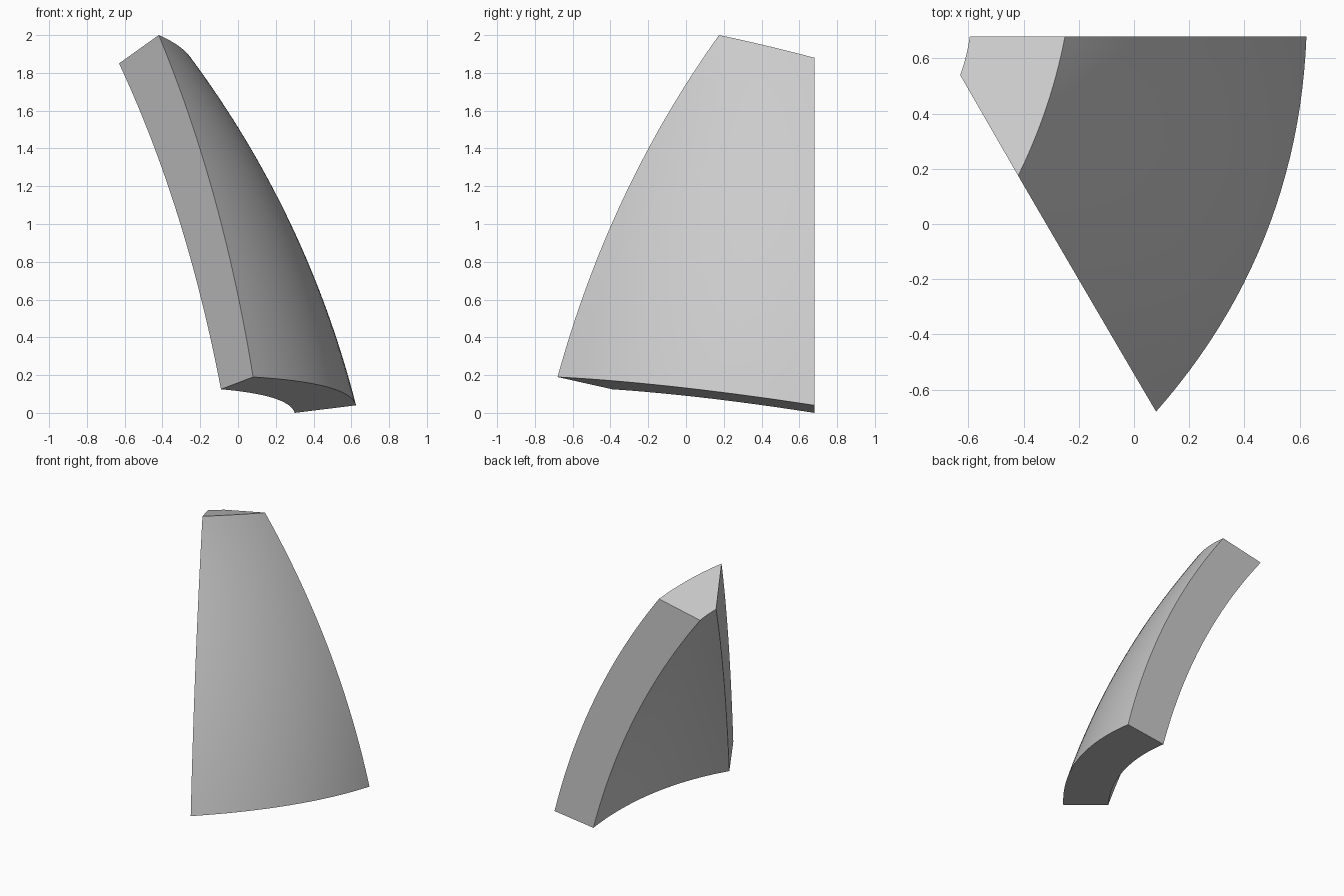
import bpy
import bmesh
import math
from mathutils import Vector

if "Cube" in bpy.data.objects:
    bpy.data.objects.remove(bpy.data.objects["Cube"], do_unlink=True)

ROWS, COLS = 32, 24

# The two flat vertical sides: one square to y, one turned by sixty degrees
BACK_DIR = Vector((1, 0, 0))
SLANT_DIR = Vector((0.5, -0.866, 0))


def edge_curve(bottom, top, side_dir, sagitta):
    """Arched edge lying in a vertical side plane, as a function of height 0..1."""
    low, high = Vector(bottom), Vector(top)
    chord = high - low
    out = (side_dir * chord.z - Vector((0, 0, chord.dot(side_dir)))).normalized()
    return lambda v: low.lerp(high, v) + out * sagitta * 4 * v * (1 - v)


def curved_skin(bm, back, slant, low_bulge, high_bulge):
    """Grid of vertices bowed outward between the two side edges."""
    grid = []
    for i in range(ROWS + 1):
        v = i / ROWS
        a, b = back(v), slant(v)
        chord = b - a
        out = Vector((-chord.y, chord.x, 0)).normalized()
        out.z = 0.17 + 0.10 * v  # keeps both end cuts flat
        bulge = low_bulge + (high_bulge - low_bulge) * v
        row = []
        for j in range(COLS + 1):
            u = j / COLS
            row.append(bm.verts.new(a.lerp(b, u) + out * bulge * 4 * u * (1 - u)))
        grid.append(row)
    for i in range(ROWS):
        for j in range(COLS):
            bm.faces.new((grid[i][j], grid[i][j + 1],
                          grid[i + 1][j + 1], grid[i + 1][j]))
    return grid


def rim(grid):
    """Boundary vertices of a grid in order."""
    return (grid[0][:-1] + [r[-1] for r in grid[:-1]]
            + grid[-1][:0:-1] + [r[0] for r in grid[:0:-1]])


bm = bmesh.new()

# Outer convex skin
outer = curved_skin(
    bm,
    edge_curve((0.625, 0.68, 0.04), (-0.25, 0.68, 1.88), BACK_DIR, 0.10),
    edge_curve((0.08, -0.68, 0.19), (-0.42, 0.175, 2.0), SLANT_DIR, 0.10),
    0.13, 0.018)

# Inner concave skin
inner = curved_skin(
    bm,
    edge_curve((0.30, 0.68, 0.0), (-0.595, 0.68, 1.81), BACK_DIR, 0.10),
    edge_curve((-0.09, -0.39, 0.125), (-0.63, 0.54, 1.85), SLANT_DIR, 0.10),
    0.09, 0.004)

# Flat sides and ends joining the skins
ro, ri = rim(outer), rim(inner)
for k in range(len(ro)):
    n = (k + 1) % len(ro)
    bm.faces.new((ro[k], ro[n], ri[n], ri[k]))
bmesh.ops.recalc_face_normals(bm, faces=bm.faces)

mesh = bpy.data.meshes.new("curved_shell_segment")
bm.to_mesh(mesh)
bm.free()
segment = bpy.data.objects.new("curved_shell_segment", mesh)
bpy.context.collection.objects.link(segment)

# Plain grey material
grey = bpy.data.materials.new("plain_grey")
grey.use_nodes = True
color = (0.6, 0.6, 0.6, 1)
grey.diffuse_color = color
grey.node_tree.nodes["Principled BSDF"].inputs["Base Color"].default_value = color
mesh.materials.append(grey)

# Smooth skins with crisp borders
bpy.ops.object.select_all(action="DESELECT")
segment.select_set(True)
bpy.context.view_layer.objects.active = segment
bpy.ops.object.shade_smooth_by_angle(angle=math.radians(30))
